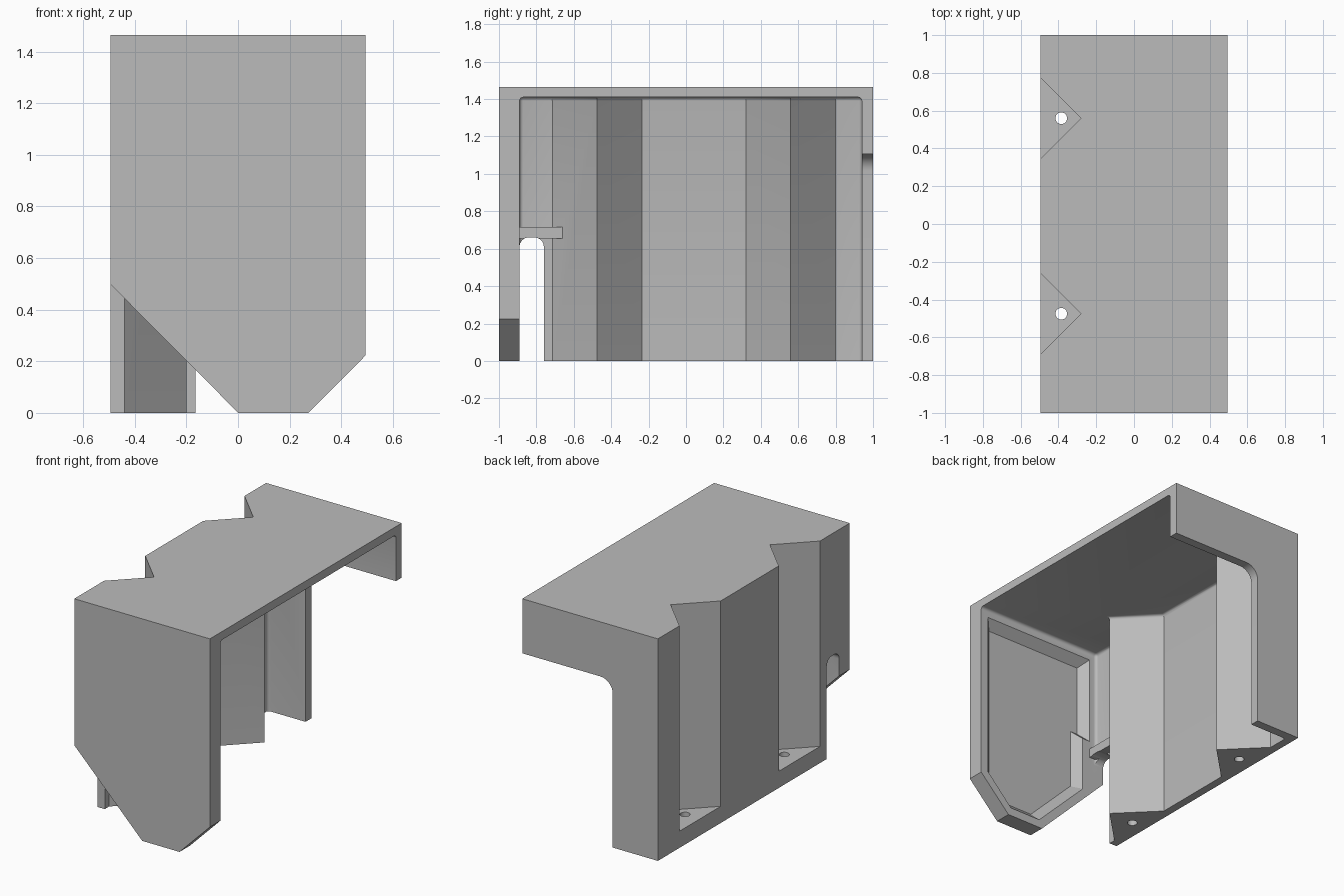
import bpy, bmesh, math
from mathutils import Vector

cube = bpy.data.objects.get("Cube")
if cube:
    bpy.data.objects.remove(cube, do_unlink=True)

W, H, T = 0.495, 1.465, 0.055      # half width, height, wall thickness
FRONT, BACK = -0.89, 0.94          # inner faces of the end walls
NOTCHES = (-0.475, 0.56)           # y of each V notch

grey = bpy.data.materials.new("plain_grey")
grey.use_nodes = True
grey.diffuse_color = (0.5, 0.5, 0.5, 1)
grey.node_tree.nodes["Principled BSDF"].inputs["Base Color"].default_value = (0.5, 0.5, 0.5, 1)

PLACE = {
    "x": lambda u, v, w: (w, u, v),
    "y": lambda u, v, w: (u, w, v),
    "z": lambda u, v, w: (u, v, w),
}


def loft(name, axis, sections, round_rule=None, radius=0.02):
    """Closed solid through matching (profile, position) sections along an axis."""
    bm = bmesh.new()
    rings = [[bm.verts.new(PLACE[axis](u, v, pos)) for u, v in pts] for pts, pos in sections]
    for a, b in zip(rings, rings[1:]):
        for i in range(len(a)):
            j = (i + 1) % len(a)
            bm.faces.new((a[i], a[j], b[j], b[i]))
    bm.faces.new(rings[0])
    bm.faces.new(rings[-1])
    bmesh.ops.recalc_face_normals(bm, faces=bm.faces)
    if round_rule:
        edges = [e for e in bm.edges if round_rule(e.verts[0].co, e.verts[1].co)]
        bmesh.ops.bevel(bm, geom=edges, offset=radius, segments=4, profile=0.5, affect="EDGES")
    mesh = bpy.data.meshes.new(name)
    bm.to_mesh(mesh)
    bm.free()
    mesh.materials.append(grey)
    obj = bpy.data.objects.new(name, mesh)
    bpy.context.collection.objects.link(obj)
    return obj


def prism(name, axis, pts, a, b, **kw):
    return loft(name, axis, [(pts, a), (pts, b)], **kw)


def rect(u0, u1, v0, v1):
    return [(u0, v0), (u1, v0), (u1, v1), (u0, v1)]


def arc(cx, cy, r, start, end, n=8):
    return [(cx + r * math.cos(math.radians(start + (end - start) * i / n)),
             cy + r * math.sin(math.radians(start + (end - start) * i / n))) for i in range(n + 1)]


def inset(pts, d):
    """Move every side of a counter-clockwise polygon inward by d."""
    out = []
    for i, p in enumerate(pts):
        p, q, r = Vector(p), Vector(pts[i - 1]), Vector(pts[(i + 1) % len(pts)])
        a, b = (p - q).normalized(), (r - p).normalized()
        na, nb = Vector((-a.y, a.x)), Vector((-b.y, b.x))
        out.append(tuple(p + (na + nb) * d / (1 + na.dot(nb))))
    return out


def combine(body, tool, operation="DIFFERENCE"):
    mod = body.modifiers.new(tool.name, "BOOLEAN")
    mod.object, mod.operation, mod.solver = tool, operation, "EXACT"
    bpy.context.view_layer.objects.active = body
    bpy.ops.object.modifier_apply(modifier=mod.name)
    bpy.data.objects.remove(tool, do_unlink=True)


body = prism("cover_shell", "z", rect(-W, W, -1, 1), 0, H)

# Cavity, open below and on one side, following the V folds of the wall
wall = -W + T
footprint = [(1, FRONT), (1, BACK), (wall, BACK)]
for y in reversed(NOTCHES):
    footprint += [(wall, y + 0.24), (wall + 0.24, y), (wall, y - 0.24)]
footprint.append((wall, FRONT))
ceiling = H - T


def inner_corner(p, q):
    if min(p.x, q.x) > 0.9:
        return False
    along_top = min(p.z, q.z) > ceiling - 0.001
    upright = abs(p.z - q.z) > 1 and p.x < wall + 0.001 and (p.y < FRONT + 0.001 or p.y > BACK - 0.001)
    return along_top or upright


combine(body, prism("cavity", "z", footprint, -1, ceiling, round_rule=inner_corner))

# Ledge above the cable slot
combine(body, prism("slot_ledge", "z", rect(-0.47, -0.385, -0.92, -0.65), 0.655, 0.715), "UNION")

# V notches in the side wall, leaving drilled foot plates
for y in NOTCHES:
    combine(body, prism("notch", "z", [(-0.28, y), (-0.6, y + 0.32), (-0.6, y - 0.32)], 0.11, 2))
    combine(body, prism("screw_hole", "z", arc(-0.385, y, 0.031, 0, 345, 23), -0.5, 0.5))

# Cable slot with rounded top
slot = [(FRONT, -0.5), (-0.76, -0.5)] + arc(-0.81, 0.61, 0.05, 0, 90) + arc(FRONT + 0.05, 0.61, 0.05, 90, 180)
combine(body, prism("cable_slot", "x", slot, -0.8, -0.25))

# Sloped lower corners of the front wall
for corner in ([(-0.695, 0.7), (-0.695, -0.2), (0.2, -0.2)],
               [(0.075, -0.2), (0.695, -0.2), (0.695, 0.425)]):
    combine(body, prism("corner_cut", "y", corner, -1.2, -0.85))

# Chamfered pocket inside the front wall
pocket = [(0.023, T), (0.252, T), (0.44, 0.248), (0.44, 1.355), (-0.385, 1.355),
          (-0.385, 0.77), (-0.33, 0.77), (-0.33, 0.408)]
combine(body, loft("pocket", "y", [(inset(pocket, T), FRONT - T), (pocket, FRONT), (pocket, -0.85)]))

# Opening in the back wall with a rounded inner corner
opening = [(1, -0.5), (1, 1.105)] + arc(-0.075, 1.015, 0.09, 90, 180) + [(-0.165, -0.5)]
combine(body, prism("back_opening", "y", opening, 0.9, 1.2))

bpy.ops.object.select_all(action="DESELECT")
body.select_set(True)
bpy.context.view_layer.objects.active = body
bpy.ops.object.shade_smooth_by_angle(angle=math.radians(30))
